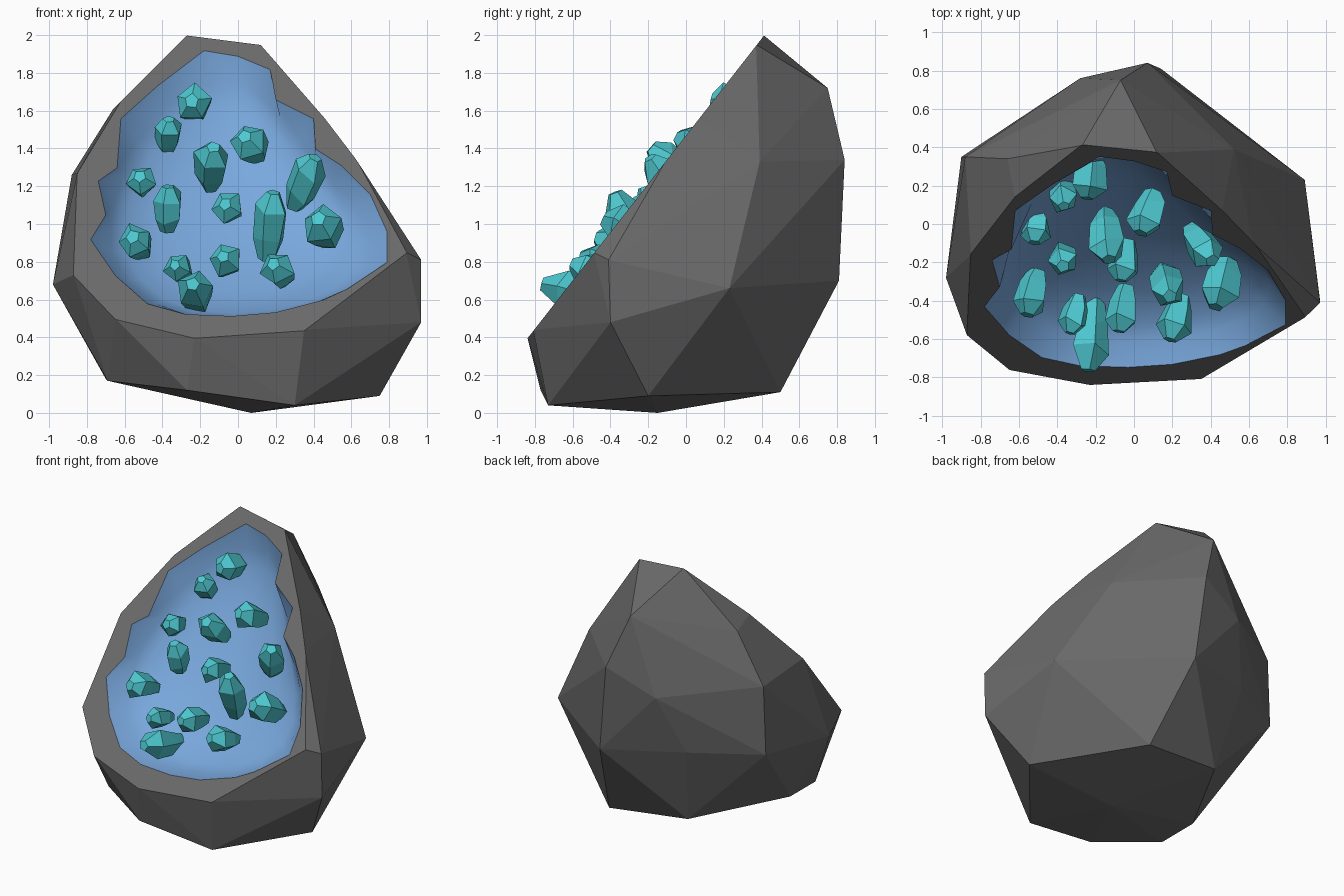
import bpy, bmesh, math, random
from mathutils import Vector

if "Cube" in bpy.data.objects:
    bpy.data.objects.remove(bpy.data.objects["Cube"], do_unlink=True)
random.seed(4)


def material(name, rgb):
    m = bpy.data.materials.new(name)
    m.use_nodes = True
    m.diffuse_color = (*rgb, 1)
    m.node_tree.nodes["Principled BSDF"].inputs["Base Color"].default_value = (*rgb, 1)
    return m


def finish(bm, name, mats):
    me = bpy.data.meshes.new(name)
    bm.to_mesh(me)
    bm.free()
    for m in mats:
        me.materials.append(m)
    ob = bpy.data.objects.new(name, me)
    bpy.context.collection.objects.link(ob)
    return ob


grey = material("dark grey stone", (0.145, 0.145, 0.145))
blue = material("soft blue lining", (0.19, 0.39, 0.72))
teal = material("teal crystal", (0.075, 0.58, 0.63))

# Slanted opening plane
FRONT = Vector((0, -0.84, 0.4))
NORMAL = Vector((0, -1.6, 1.25)).normalized()


def on_plane(x, z):
    return Vector((x, FRONT.y + (z - FRONT.z) * 1.25 / 1.6, z))


# Rock: convex hull of corner points, opening face rebuilt as a lip
rim = [(-.27, 2), (.12, 1.95), (.46, 1.56), (.62, 1.35), (.89, .85), (.35, .44),
       (-.23, .4), (-.65, .5), (-.87, .73), (-.85, 1.27), (-.62, 1.65)]
body = [(-.07, .75, 1.72), (.07, .84, 1.34), (.14, .81, .7), (-.28, .76, 1.17),
        (.52, .39, 1.33), (.89, .23, .66), (.97, -.41, .81), (.97, -.4, .48),
        (.75, -.2, .09), (.28, .5, .11), (.07, -.15, 0), (-.33, .45, .17),
        (.3, -.73, .04), (-.27, -.77, .12), (-.69, -.53, .17), (-.7, -.22, .18),
        (-.98, -.28, .68), (-.9, .35, .76), (-.88, .35, 1.26), (-.66, .34, 1.61),
        (-.43, .61, .75)]
bm = bmesh.new()
for p in [on_plane(*r) for r in rim] + [Vector(b) for b in body]:
    bm.verts.new(p)
bmesh.ops.convex_hull(bm, input=bm.verts[:])
loose = [v for v in bm.verts if not v.link_faces]
bmesh.ops.delete(bm, geom=loose, context="VERTS")
bmesh.ops.bisect_plane(bm, geom=bm.verts[:] + bm.edges[:] + bm.faces[:], dist=1e-5,
                       plane_co=FRONT - NORMAL * 0.004, plane_no=NORMAL, clear_outer=True)
lip_edges = [e for e in bm.edges if e.is_boundary]

# Cavity: jagged mouth, steep wall, then a rounded bowl
mouth = [(-.18, 1.92), (.0, 1.89), (.17, 1.82), (.2, 1.66), (.4, 1.56), (.41, 1.4),
         (.55, 1.31), (.7, 1.16), (.79, .96), (.79, .8), (.58, .66), (.45, .6),
         (.2, .535), (-.03, .515), (-.28, .525), (-.48, .58), (-.65, .73), (-.78, .92),
         (-.7, 1.05), (-.74, 1.23), (-.64, 1.3), (-.62, 1.56), (-.43, 1.73)]
centre = on_plane(0, 1.13)
loops = []
n = len(mouth)
# deeper loops are evened out more, so the jagged outline fades
for scale, depth, even in ((1, .004, 0), (.92, .11, 1), (.83, .175, 2),
                           (.6, .235, 3), (.3, .265, 3)):
    pts = [on_plane(*m) for m in mouth]
    for _ in range(even):
        pts = [(pts[i - 1] + pts[i] * 2 + pts[(i + 1) % n]) / 4 for i in range(n)]
    loops.append([bm.verts.new(centre.lerp(p, scale) - NORMAL * depth) for p in pts])
mouth_edges = [bm.edges.new((loops[0][i], loops[0][(i + 1) % n])) for i in range(n)]
bmesh.ops.triangle_fill(bm, use_beauty=True, edges=lip_edges + mouth_edges, normal=NORMAL)
lining = []
for a, b in zip(loops, loops[1:]):
    for i in range(n):
        j = (i + 1) % n
        lining.append(bm.faces.new((a[i], a[j], b[j], b[i])))
bottom = bm.verts.new(centre - NORMAL * 0.275)
for i in range(n):
    lining.append(bm.faces.new((loops[-1][i], loops[-1][(i + 1) % n], bottom)))
for f in lining:
    f.material_index = 1
    f.smooth = True
bmesh.ops.recalc_face_normals(bm, faces=bm.faces[:])
for e in bm.edges:
    if len({f.material_index for f in e.link_faces}) > 1:
        e.smooth = False
finish(bm, "geode_rock", [grey, blue])


# Crystals: five-sided shards, narrow at the root and blunt at the tip
def crystal(name, pos, axis, radius, length):
    bm = bmesh.new()
    rings = []
    turn = random.uniform(0, 1)
    for t, r in ((-.5, .5), (-.2, .9), (.24, 1.08), (.5, .42)):
        ring = []
        for k in range(5):
            a = turn + k * math.tau / 5
            rr = radius * r * random.uniform(.9, 1.12)
            h = length * (t + random.uniform(-.08, .08) * (abs(t) < .4))
            ring.append(bm.verts.new((rr * math.cos(a), rr * math.sin(a), h)))
        rings.append(ring)
    for a, b in zip(rings, rings[1:]):
        for k in range(5):
            j = (k + 1) % 5
            bm.faces.new((a[k], a[j], b[j], b[k]))
    bm.faces.new(rings[0][::-1])
    bm.faces.new(rings[-1])
    ob = finish(bm, name, [teal])
    ob.location = pos
    ob.rotation_mode = "QUATERNION"
    ob.rotation_quaternion = Vector(axis).to_track_quat("Z", "Y")


# Each: position, axis, radius, length
shards = [((-.23, .25, 1.63), (-.1, -.8, .15), .092, .24),
          ((-.37, .155, 1.47), (.05, -.5, .7), .075, .21),
          ((-.51, -.02, 1.22), (-.1, -.75, .3), .08, .17),
          ((-.14, -.06, 1.3), (.05, -.75, .65), .087, .33),
          ((.07, .06, 1.41), (-.25, -.8, .4), .092, .25),
          ((.35, -.11, 1.22), (.35, -.5, .8), .088, .33),
          ((.17, -.31, .99), (.1, -.35, .9), .09, .38),
          ((-.05, -.19, 1.08), (-.15, -.85, .2), .08, .22),
          ((-.37, -.18, 1.08), (0, -.3, .9), .078, .25),
          ((-.53, -.36, .89), (-.2, -.85, .3), .088, .25),
          ((-.31, -.47, .76), (-.2, -.85, .2), .071, .21),
          ((-.06, -.44, .8), (-.15, -.9, .2), .082, .25),
          ((-.22, -.58, .635), (-.1, -1, .25), .09, .38),
          ((.22, -.49, .75), (-.25, -.85, .3), .087, .25),
          ((.455, -.31, .97), (-.2, -.8, .4), .101, .28)]
for i, s in enumerate(shards):
    crystal(f"crystal_{i + 1}", *s)
